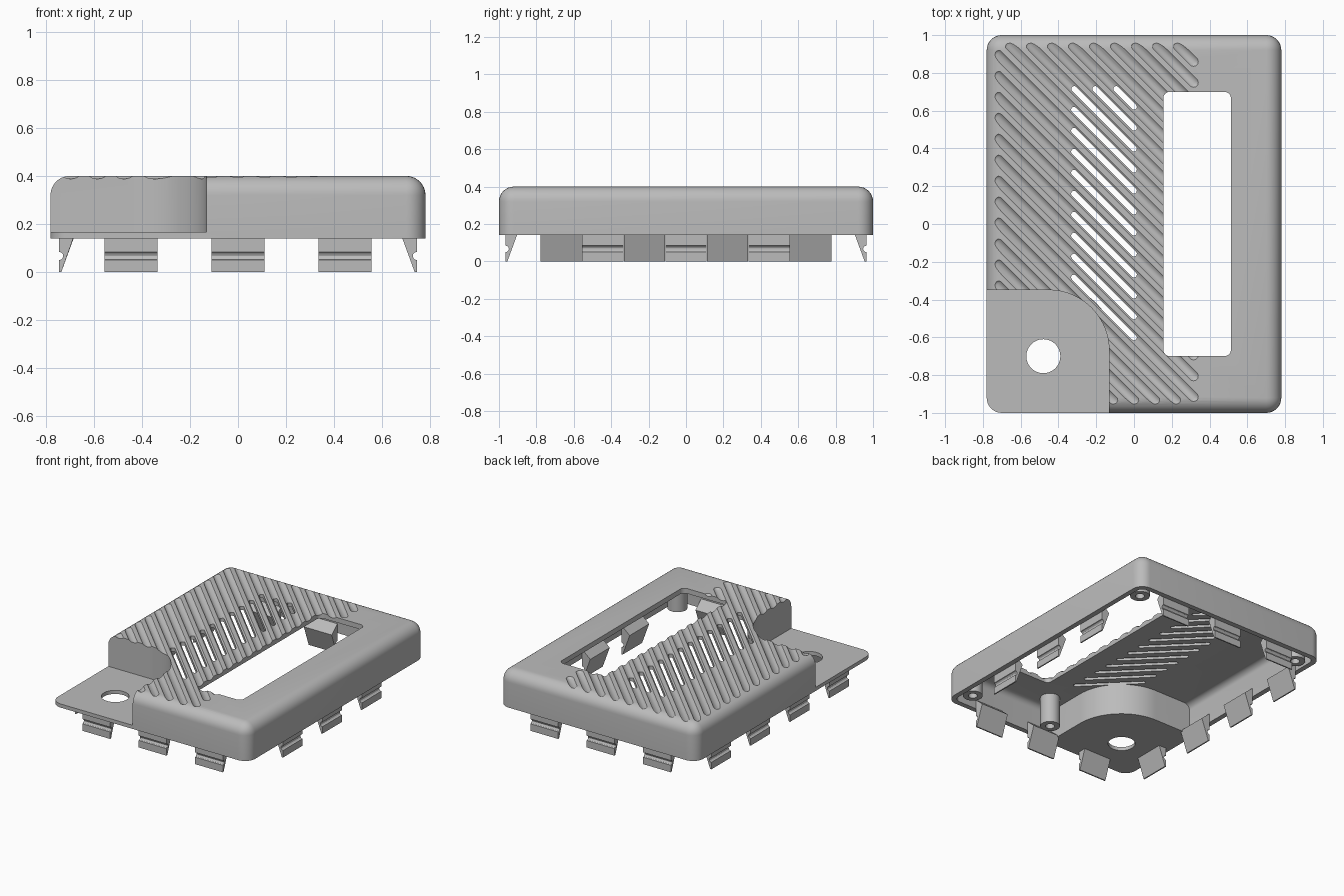
import bpy, bmesh, math
from mathutils import Vector, Matrix

if "Cube" in bpy.data.objects:
    bpy.data.objects.remove(bpy.data.objects["Cube"])

grey = bpy.data.materials.new("light_grey_plastic")
grey.use_nodes = True
GREY = (0.5, 0.5, 0.5, 1)
grey.diffuse_color = GREY
grey.node_tree.nodes["Principled BSDF"].inputs["Base Color"].default_value = GREY

HX, HY, BASE, TOP, WALL = 0.78, 1.0, 0.14, 0.40, 0.036
PITCH, FIRST = 0.111, 0.398


def finish(name, bm):
    bmesh.ops.recalc_face_normals(bm, faces=bm.faces)
    mesh = bpy.data.meshes.new(name)
    bm.to_mesh(mesh)
    bm.free()
    mesh.materials.append(grey)
    obj = bpy.data.objects.new(name, mesh)
    bpy.context.collection.objects.link(obj)
    return obj


def smooth(obj):
    bpy.ops.object.select_all(action="DESELECT")
    obj.select_set(True)
    bpy.context.view_layer.objects.active = obj
    bpy.ops.object.shade_smooth_by_angle(angle=math.radians(30))


def cut(obj, cutter):
    mod = obj.modifiers.new("cut", "BOOLEAN")
    mod.operation = "DIFFERENCE"
    mod.solver = "EXACT"
    mod.object = cutter
    bpy.ops.object.select_all(action="DESELECT")
    bpy.context.view_layer.objects.active = obj
    obj.select_set(True)
    bpy.ops.object.modifier_apply(modifier=mod.name)
    bpy.data.objects.remove(cutter)


def add_prism(bm, outline, z0, z1):
    low = [bm.verts.new((x, y, z0)) for x, y in outline]
    high = [bm.verts.new((x, y, z1)) for x, y in outline]
    n = len(outline)
    bm.faces.new(low[::-1])
    bm.faces.new(high)
    for i in range(n):
        j = (i + 1) % n
        bm.faces.new((low[i], low[j], high[j], high[i]))


def prism(name, outline, z0, z1):
    bm = bmesh.new()
    add_prism(bm, outline, z0, z1)
    return finish(name, bm)


def arc(cx, cy, r, a0, a1, steps=8):
    angles = [math.radians(a0 + (a1 - a0) * i / steps) for i in range(steps + 1)]
    return [(cx + r * math.cos(a), cy + r * math.sin(a)) for a in angles]


def soft_box(name, hx, hy, z0, z1, radius):
    """Box with every edge rounded except the bottom ones."""
    bm = bmesh.new()
    bmesh.ops.create_cube(bm, size=1)
    for v in bm.verts:
        v.co = Vector((v.co.x * 2 * hx, v.co.y * 2 * hy, z1 if v.co.z > 0 else z0))
    edges = [e for e in bm.edges if max(v.co.z for v in e.verts) > z0 + 0.001]
    bmesh.ops.bevel(bm, geom=edges, offset=radius, segments=8, profile=0.5, affect="EDGES")
    return finish(name, bm)


def notch_outline(grow):
    """Corner cutaway, grown outwards by the wall thickness when needed."""
    x, y, r = -0.132 + grow, -0.35 + grow, 0.32 + grow
    return [(-2, -2), (x, -2)] + arc(x - r, y - r, r, 0, 90, 24) + [(-2, y)]


# Hollow cover with a cut-away corner that leaves a thin plate
cover = soft_box("cover", HX, HY, BASE, TOP, 0.08)
cavity = soft_box("cavity", HX - WALL, HY - WALL, BASE - 0.1, TOP - WALL, 0.045)
cut(cavity, prism("notch_core", notch_outline(WALL), -1, 1))
cut(cover, cavity)
cut(cover, prism("notch", notch_outline(0), 0.166, 1))

# Display window and round hole in the corner plate
x0, x1, y1, r = 0.155, 0.513, 0.70, 0.035
window = (arc(x1 - r, y1 - r, r, 0, 90) + arc(x0 + r, y1 - r, r, 90, 180)
          + arc(x0 + r, r - y1, r, 180, 270) + arc(x1 - r, r - y1, r, 270, 360))
cut(cover, prism("window", window, 0.3, 1))
cut(cover, prism("plate_hole", arc(-0.48, -0.70, 0.09, 0, 352.5, 47), 0, 0.3))

# Shallow round-ended diagonal grooves over the top
bm = bmesh.new()
for k in range(-13, 8):
    c = FIRST + PITCH * k
    start, end = max(-0.72, c - 0.945), min(0.315, c + 0.935)
    turn = Matrix.Rotation(math.radians(90), 4, "Y")
    made = bmesh.ops.create_uvsphere(bm, u_segments=20, v_segments=9, radius=0.032, matrix=turn)
    diagonal = Matrix.Rotation(math.radians(-45), 3, "Z")
    for v in made["verts"]:
        x = end if v.co.x > 0 else start
        v.co = diagonal @ v.co + Vector((x, c - x, TOP + 0.019))
cut(cover, finish("grooves", bm))

# Ventilation slots through some of the grooves
bm = bmesh.new()
for k in range(-9, 3):
    c = FIRST + PITCH * k
    start, end = max(-0.318, c - 0.715), 0.0
    add_prism(bm, arc(start, c - start, 0.015, 45, 225) + arc(end, c - end, 0.015, 225, 405),
              0.345, 0.5)
cut(cover, finish("slots", bm))
smooth(cover)


# Snap clips: wedge with a small catch groove on the outer face
def clip(name, angle, reach, along, on_plate):
    head = [(-0.03, 0.15), (-0.098, 0.15)] if on_plate else [(-0.02, 0.15), (-0.02, 0.22), (-0.1, 0.15)]
    profile = [(-0.045, 0), (-0.036, 0), (-0.036, 0.05)]
    profile += arc(-0.036, 0.067, 0.017, 270, 90, 6)
    profile += [(-0.036, 0.14)] + head
    bm = bmesh.new()
    add_prism(bm, [(reach + d, z) for d, z in profile], -0.11, 0.11)
    turn = Matrix.Rotation(angle, 3, "Z")
    for v in bm.verts:
        d, z, w = v.co
        v.co = turn @ Vector((d, w, z)) + turn @ Vector((0, along, 0))
    smooth(finish(name, bm))


for i, s in enumerate((-0.445, 0, 0.445)):
    clip(f"left_clip_{i + 1}", 0, HX, s, False)
    clip(f"back_clip_{i + 1}", math.pi / 2, HY, s, False)
    clip(f"front_clip_{i + 1}", -math.pi / 2, HY, s, s < -0.1)
for i, s in enumerate((-0.667, -0.222, 0.222, 0.667)):
    clip(f"right_clip_{i + 1}", math.pi, HX, s, s > 0.5)

# Hollow screw posts under the top
for i, (x, y) in enumerate(((0.67, 0.86), (0.67, -0.86), (-0.67, 0.86), (0.02, -0.84))):
    bm = bmesh.new()
    ring = [bm.verts.new((x + d, y, z)) for d, z in ((0.03, 0.15), (0.065, 0.15), (0.065, 0.38), (0.03, 0.38))]
    edges = [bm.edges.new((ring[j], ring[(j + 1) % 4])) for j in range(4)]
    bmesh.ops.spin(bm, geom=ring + edges, cent=(x, y, 0), axis=(0, 0, 1),
                   angle=math.tau, steps=28, use_merge=False)
    bmesh.ops.remove_doubles(bm, verts=bm.verts, dist=0.0005)
    smooth(finish(f"screw_post_{i + 1}", bm))
